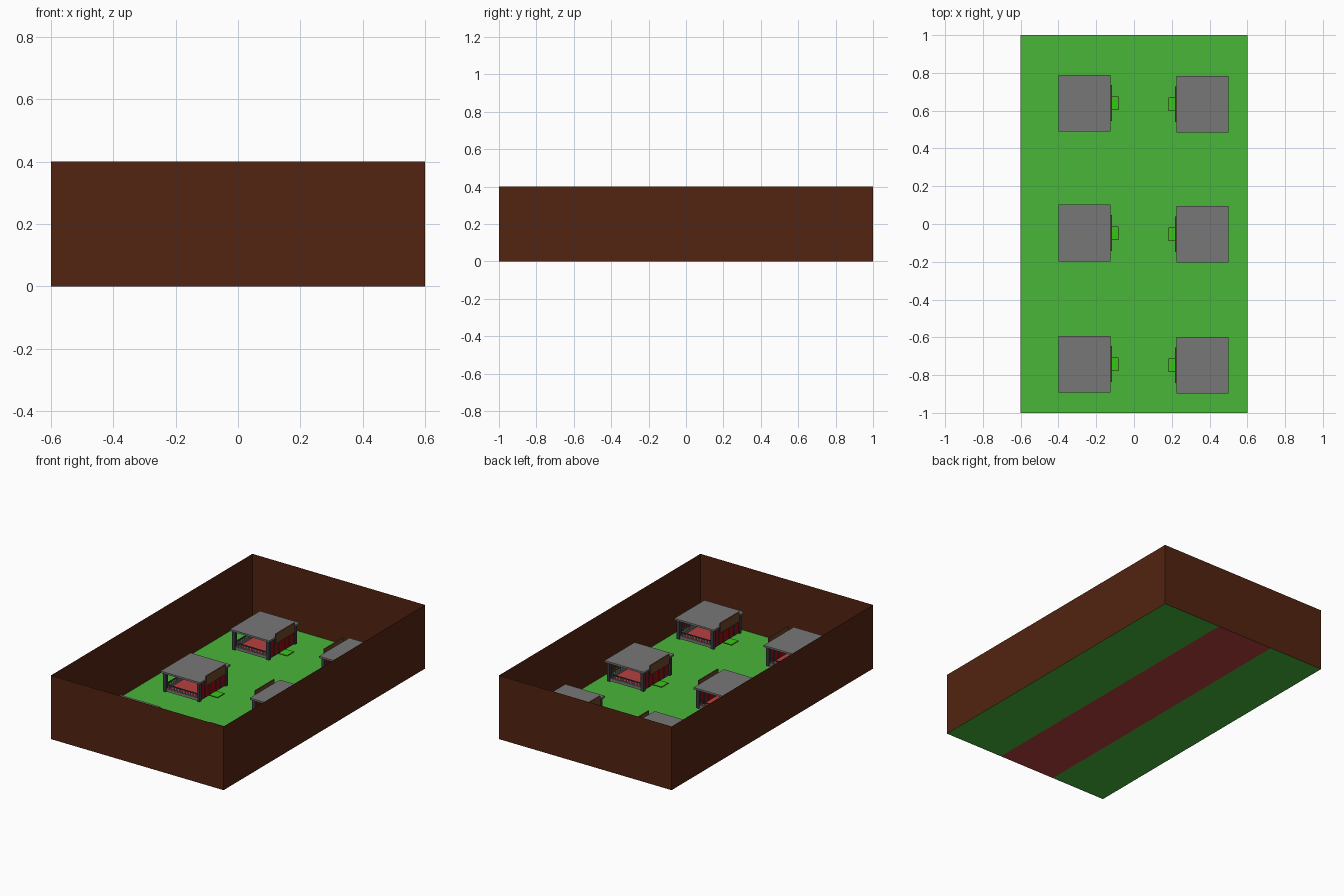
import bpy, bmesh
from mathutils import Matrix, Vector

if "Cube" in bpy.data.objects:
    bpy.data.objects.remove(bpy.data.objects["Cube"])


def material(name, rgb):
    m = bpy.data.materials.new(name)
    m.diffuse_color = (*rgb, 1)
    m.use_nodes = True
    m.node_tree.nodes["Principled BSDF"].inputs["Base Color"].default_value = m.diffuse_color
    return m


BROWN = material("wall brown", (0.085, 0.017, 0.005))
GREEN = material("grass green", (0.067, 0.465, 0.042))
RED = material("path red", (0.48, 0.052, 0.052))
GREY = material("roof grey", (0.185, 0.185, 0.185))
DARK = material("post charcoal", (0.045, 0.045, 0.052))
CRIMSON = material("panel crimson", (0.33, 0.003, 0.003))
WOOD = material("sign wood", (0.15, 0.06, 0.022))
LIME = material("mat lime", (0.035, 0.58, 0.006))
PALE = material("railing grey", (0.32, 0.32, 0.32))


def finish(bm, name, mat):
    mesh = bpy.data.meshes.new(name)
    bm.to_mesh(mesh)
    bm.free()
    mesh.materials.append(mat)
    return mesh


def boxes(name, mat, spans):
    """One mesh from boxes given as (x0, x1, y0, y1, z0, z1)."""
    bm = bmesh.new()
    for x0, x1, y0, y1, z0, z1 in spans:
        centre = Vector(((x0 + x1) / 2, (y0 + y1) / 2, (z0 + z1) / 2))
        size = Matrix.Diagonal((x1 - x0, y1 - y0, z1 - z0, 1))
        bmesh.ops.create_cube(bm, size=1, matrix=Matrix.Translation(centre) @ size)
    return finish(bm, name, mat)


def quads(name, mat, faces):
    bm = bmesh.new()
    for f in faces:
        bm.faces.new([bm.verts.new(p) for p in f])
    return finish(bm, name, mat)


def place(name, mesh, loc=(0, 0, 0), turn=0):
    ob = bpy.data.objects.new(name, mesh)
    ob.location = loc
    ob.rotation_euler.z = turn
    bpy.context.collection.objects.link(ob)


def flat(x0, x1, y0, y1, z):
    return [(x0, y0, z), (x1, y0, z), (x1, y1, z), (x0, y1, z)]


# Lawn, with the path lying just beneath it, and the thin enclosing walls
place("lawn", quads("lawn", GREEN, [flat(-0.6, 0.6, -1, 1, 0.0003)]))
place("path", quads("path", RED, [flat(-0.215, 0.185, -1, 1, 0)]))
ring = [(-0.6, -1), (0.6, -1), (0.6, 1), (-0.6, 1)]
place("walls", quads("walls", BROWN, [
    [(*a, 0), (*b, 0), (*b, 0.4), (*a, 0.4)]
    for a, b in zip(ring, ring[1:] + ring[:1])]))

# Stall parts, front facing +x, heights in world units
Z0, Z1 = 0.045, 0.164
PX, PY, P = 0.118, 0.130, 0.010   # post centres and half width
parts = {}
parts["roof"] = boxes("roof", GREY, [(-0.1375, 0.1375, -0.15, 0.15, Z1, 0.175)])
parts["posts"] = boxes("posts", DARK, [
    (sx * PX - P, sx * PX + P, sy * PY - P, sy * PY + P, Z0, Z1)
    for sx in (-1, 1) for sy in (-1, 1)])
parts["base"] = boxes("base", DARK, [(-PX, PX, -PY, PY, Z0, 0.054)])
parts["carpet"] = boxes("carpet", RED, [(-0.11, 0.11, -0.122, 0.122, 0.054, 0.057)])

# Low walls and railings on the two sides and the back
low, rail, balusters = [], [], []
for s in (-1, 1):
    y = s * PY
    low.append((-PX, PX, y - 0.005, y + 0.005, 0.048, 0.066))
    rail.append((-PX, PX, y - 0.004, y + 0.004, 0.086, 0.091))
    for i in range(-5, 6):
        x = i * 0.019
        balusters.append((x - 0.003, x + 0.003, y - 0.003, y + 0.003, 0.066, 0.086))
low.append((-PX - 0.005, -PX + 0.005, -PY, PY, 0.048, 0.066))
rail.append((-PX - 0.004, -PX + 0.004, -PY, PY, 0.086, 0.091))
for i in range(-6, 7):
    y = i * 0.018
    balusters.append((-PX - 0.003, -PX + 0.003, y - 0.003, y + 0.003, 0.066, 0.086))
parts["low_walls"] = boxes("low_walls", GREY, low)
parts["handrails"] = boxes("handrails", DARK, rail)
parts["balusters"] = boxes("balusters", PALE, balusters)

# Front: crimson panels between dark mullions
edges = [-0.12, -0.075, -0.03, 0.03, 0.075, 0.12]
parts["front_panels"] = boxes("front_panels", CRIMSON, [
    (0.116, 0.120, a, b, 0.054, 0.15) for a, b in zip(edges, edges[1:])])
parts["front_frame"] = boxes("front_frame", DARK, [
    (0.113, 0.124, y - 0.004, y + 0.004, 0.05, Z1) for y in edges[1:-1]]
    + [(0.113, 0.124, -PY, PY, 0.15, Z1)])

# Signboard and doormat
parts["signboard"] = boxes("signboard", WOOD, [(0.1375, 0.145, -0.095, 0.095, 0.137, 0.198)])
parts["doorstep"] = boxes("doorstep", WOOD, [(0.118, 0.181, -0.036, 0.036, Z0, 0.048)])
parts["doormat"] = boxes("doormat", LIME, [(0.122, 0.178, -0.033, 0.033, 0.048, 0.0495)])

# Two facing rows of three stalls
for side, x, dy, turn in (("left", -0.2625, 0, 0), ("right", 0.3625, -0.006, 3.14159265)):
    for n, y in enumerate((-0.742, -0.048, 0.640), 1):
        for name, mesh in parts.items():
            place(f"{side}_stall_{n}_{name}", mesh, (x, y + dy, 0), turn)
